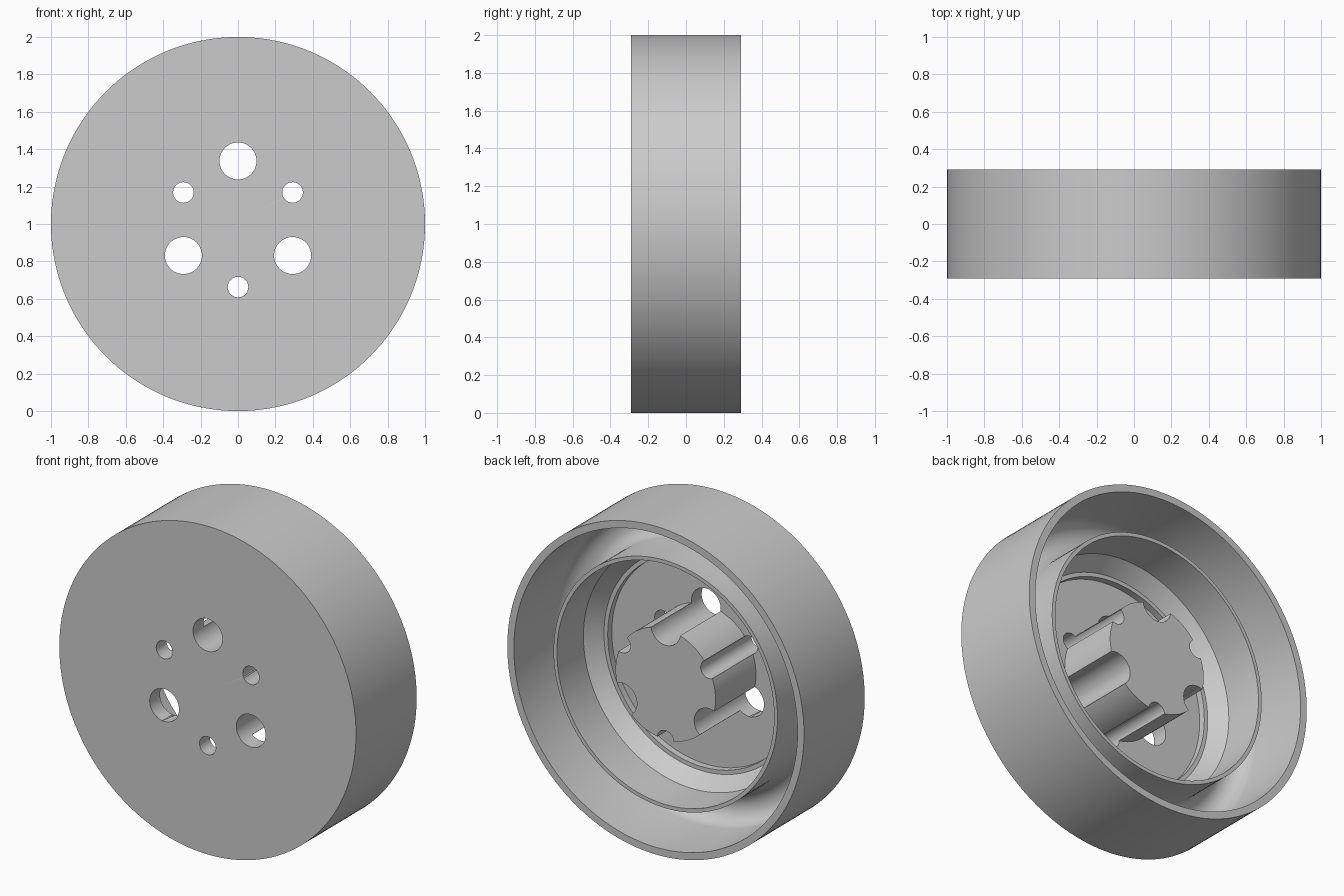
import bpy, bmesh, math

if "Cube" in bpy.data.objects:
    bpy.data.objects.remove(bpy.data.objects["Cube"])

HALF = 0.292      # half of the wheel width
PITCH = 0.337     # radius of the circle of holes
SEG = 144


def back(depth):
    """y position at a depth measured from the rear rim"""
    return HALF - depth


# Half section (radius, y): front plate, rim, rounded channel, ring, floor, hub
profile = [(0, -HALF), (1.0, -HALF), (1.0, HALF), (0.956, HALF)]
mid, rad = (0.956 + 0.755) / 2, (0.956 - 0.755) / 2
for i in range(13):                                   # rounded channel bottom
    a = math.pi * i / 12
    profile.append((mid + rad * math.cos(a), back(0.38) - rad * math.sin(a)))
profile += [(0.755, back(0.095)), (0.732, back(0.095)),   # inner ring lip
            (0.732, back(0.35)), (0.66, back(0.445)),     # wall and cone
            (0.635, back(0.445)), (0.635, back(0.485)),   # small step
            (PITCH, back(0.485)), (PITCH, back(0.095)),   # floor and hub side
            (0, back(0.095))]                             # hub end

# Turn the section around the wheel axis
bm = bmesh.new()
rings = []
for r, y in profile:
    if r == 0:
        rings.append([bm.verts.new((0, y, 1))] * SEG)
    else:
        rings.append([bm.verts.new((r * math.sin(2 * math.pi * k / SEG), y,
                                    1 + r * math.cos(2 * math.pi * k / SEG)))
                      for k in range(SEG)])
for p, q in zip(rings, rings[1:]):
    for k in range(SEG):
        n = (k + 1) % SEG
        corners = list(dict.fromkeys((p[k], p[n], q[n], q[k])))
        bm.faces.new(corners)
bmesh.ops.recalc_face_normals(bm, faces=bm.faces)
mesh = bpy.data.meshes.new("wheel")
bm.to_mesh(mesh)
bm.free()
wheel = bpy.data.objects.new("wheel", mesh)
bpy.context.collection.objects.link(wheel)

grey = bpy.data.materials.new("light grey")
grey.diffuse_color = (0.6, 0.6, 0.6, 1)
grey.use_nodes = True
grey.node_tree.nodes["Principled BSDF"].inputs["Base Color"].default_value = grey.diffuse_color
mesh.materials.append(grey)

# Alternating large and small through holes that also flute the hub
bpy.context.view_layer.objects.active = wheel
for i in range(6):
    a = math.radians(60 * i)
    bpy.ops.mesh.primitive_cylinder_add(
        vertices=48, radius=0.055 if i % 2 else 0.099, depth=1.0,
        location=(PITCH * math.sin(a), 0, 1 + PITCH * math.cos(a)),
        rotation=(math.pi / 2, 0, 0))
    cutter = bpy.context.object
    cutter.name = "hole_cutter"
    cutter.data.materials.append(grey)
    cutter.hide_render = True
    mod = wheel.modifiers.new("hole", 'BOOLEAN')
    mod.operation, mod.solver, mod.object = 'DIFFERENCE', 'EXACT', cutter
    bpy.context.view_layer.objects.active = wheel
    bpy.ops.object.modifier_apply(modifier=mod.name)
    bpy.data.objects.remove(cutter)

# Smooth round walls with crisp edges
bpy.ops.object.select_all(action='DESELECT')
wheel.select_set(True)
bpy.context.view_layer.objects.active = wheel
bpy.ops.object.shade_smooth_by_angle(angle=math.radians(30))
